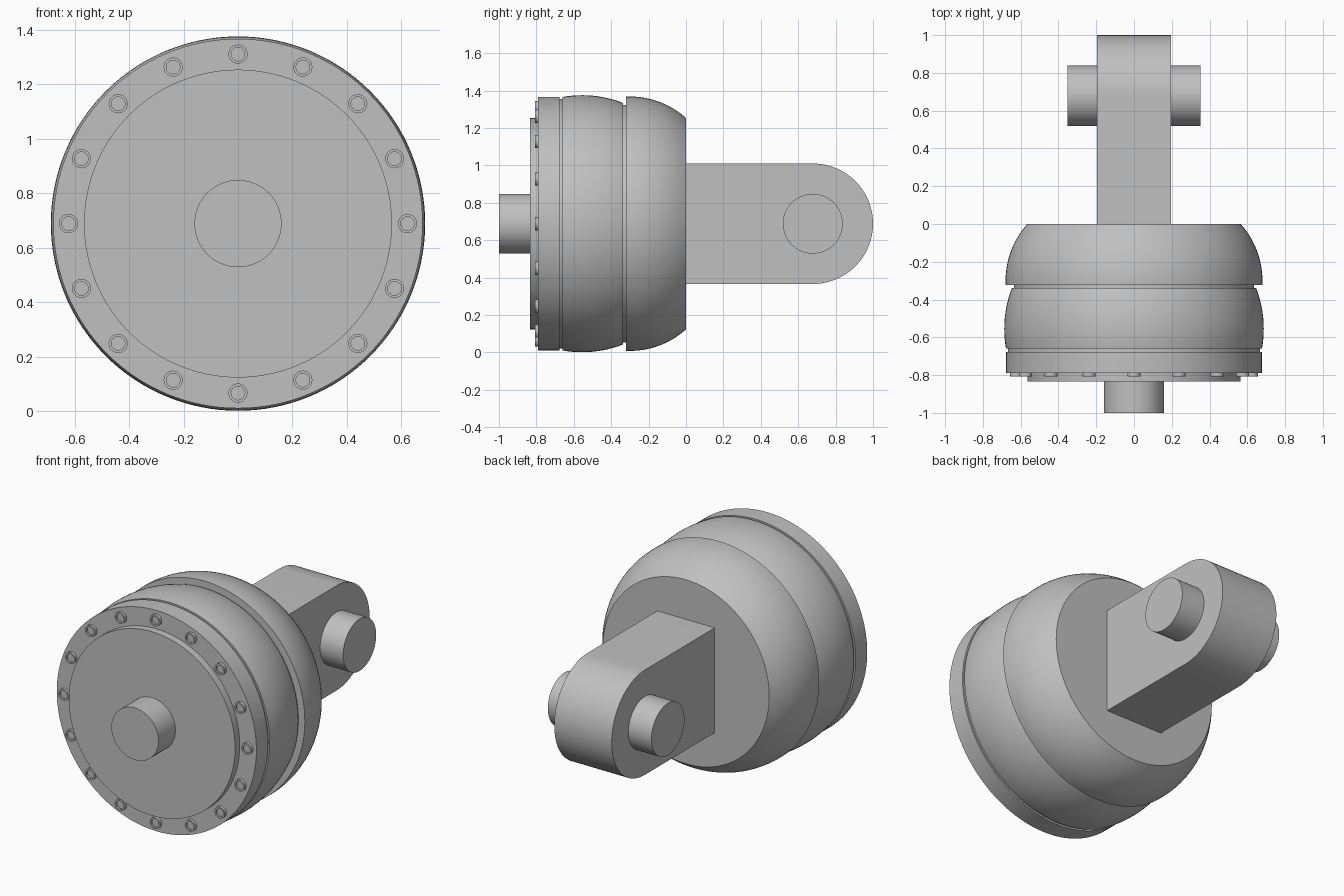
import bpy, bmesh, math
from mathutils import Matrix

if "Cube" in bpy.data.objects:
    bpy.data.objects.remove(bpy.data.objects["Cube"])

AXIS_Z = 0.688

steel = bpy.data.materials.new("plain_grey")
steel.diffuse_color = (0.53, 0.53, 0.53, 1)
steel.use_nodes = True
steel.node_tree.nodes["Principled BSDF"].inputs["Base Color"].default_value = steel.diffuse_color


def finish(name, bm):
    """Turn a bmesh into a named, edge-aware smooth object."""
    bmesh.ops.recalc_face_normals(bm, faces=bm.faces)
    mesh = bpy.data.meshes.new(name)
    bm.to_mesh(mesh)
    bm.free()
    mesh.materials.append(steel)
    ob = bpy.data.objects.new(name, mesh)
    bpy.context.collection.objects.link(ob)
    bpy.ops.object.select_all(action='DESELECT')
    ob.select_set(True)
    bpy.context.view_layer.objects.active = ob
    bpy.ops.object.shade_smooth_by_angle(angle=math.radians(25))
    return ob


def lathe(name, profile, segments=96, loc=(0, 0, AXIS_Z), turn=0):
    """Revolve (y, radius) points about the y axis and cap both ends."""
    bm = bmesh.new()
    rings = []
    for y, r in profile:
        rings.append([bm.verts.new((r * math.sin(2 * math.pi * i / segments), y,
                                    r * math.cos(2 * math.pi * i / segments)))
                      for i in range(segments)])
    for a, b in zip(rings, rings[1:]):
        for i in range(segments):
            j = (i + 1) % segments
            bm.faces.new((a[i], a[j], b[j], b[i]))
    bm.faces.new(rings[0])
    bm.faces.new(rings[-1])
    bm.transform(Matrix.Translation(loc) @ Matrix.Rotation(turn, 4, 'Z'))
    return finish(name, bm)


def arc(y0, y1, y_peak, r_peak, radius, steps=12):
    """Bulging circular-arc profile with its crest at y_peak."""
    ys = [y0 + (y1 - y0) * k / steps for k in range(steps + 1)]
    return [(y, r_peak - radius + math.sqrt(radius ** 2 - (y - y_peak) ** 2)) for y in ys]


# Housing: bolted flange, narrow groove, bulged ring, groove, rear dome
flange = [(-0.79, 0.678), (-0.677, 0.678), (-0.677, 0.668), (-0.66, 0.668)]
ring = arc(-0.66, -0.338, -0.555, 0.687, 0.6)
groove = [(-0.338, 0.636), (-0.322, 0.636)]
dome = arc(-0.322, 0.0, -0.3, 0.68, 0.449)
lathe("housing", flange + ring + groove + dome, 128)

# Cover plate and input shaft on the front
lathe("cover_plate", [(-0.835, 0.565), (-0.785, 0.565)], 128)
lathe("front_shaft", [(-1.0, 0.16), (-0.83, 0.16)], 64)

# Circle of socket-head bolts around the flange
for i in range(16):
    a = 2 * math.pi * i / 16
    lathe("flange_bolt", [(-0.785, 0.035), (-0.807, 0.035), (-0.807, 0.025), (-0.797, 0.025)], 24,
          (0.622 * math.sin(a), 0, AXIS_Z + 0.622 * math.cos(a)))

# Rear lug: flat bar with a rounded end
LUG_Y, LUG_R, LUG_HALF = 0.678, 0.322, 0.195
outline = [(-0.005, -LUG_R)]
for k in range(49):
    a = -math.pi / 2 + math.pi * k / 48
    outline.append((LUG_Y + LUG_R * math.cos(a), LUG_R * math.sin(a)))
outline.append((-0.005, LUG_R))
bm = bmesh.new()
face = bm.faces.new([bm.verts.new((-LUG_HALF, y, AXIS_Z + z)) for y, z in outline])
side = bmesh.ops.extrude_face_region(bm, geom=[face], use_keep_orig=True)
bmesh.ops.translate(bm, vec=(2 * LUG_HALF, 0, 0),
                    verts=[g for g in side["geom"] if isinstance(g, bmesh.types.BMVert)])
finish("rear_lug", bm)

# Cross pin protruding from both sides of the lug
for name, s in (("left_pin", 1), ("right_pin", -1)):
    lathe(name, [(0.19, 0.16), (0.352, 0.16)], 64, (0, LUG_Y, AXIS_Z), s * math.pi / 2)
